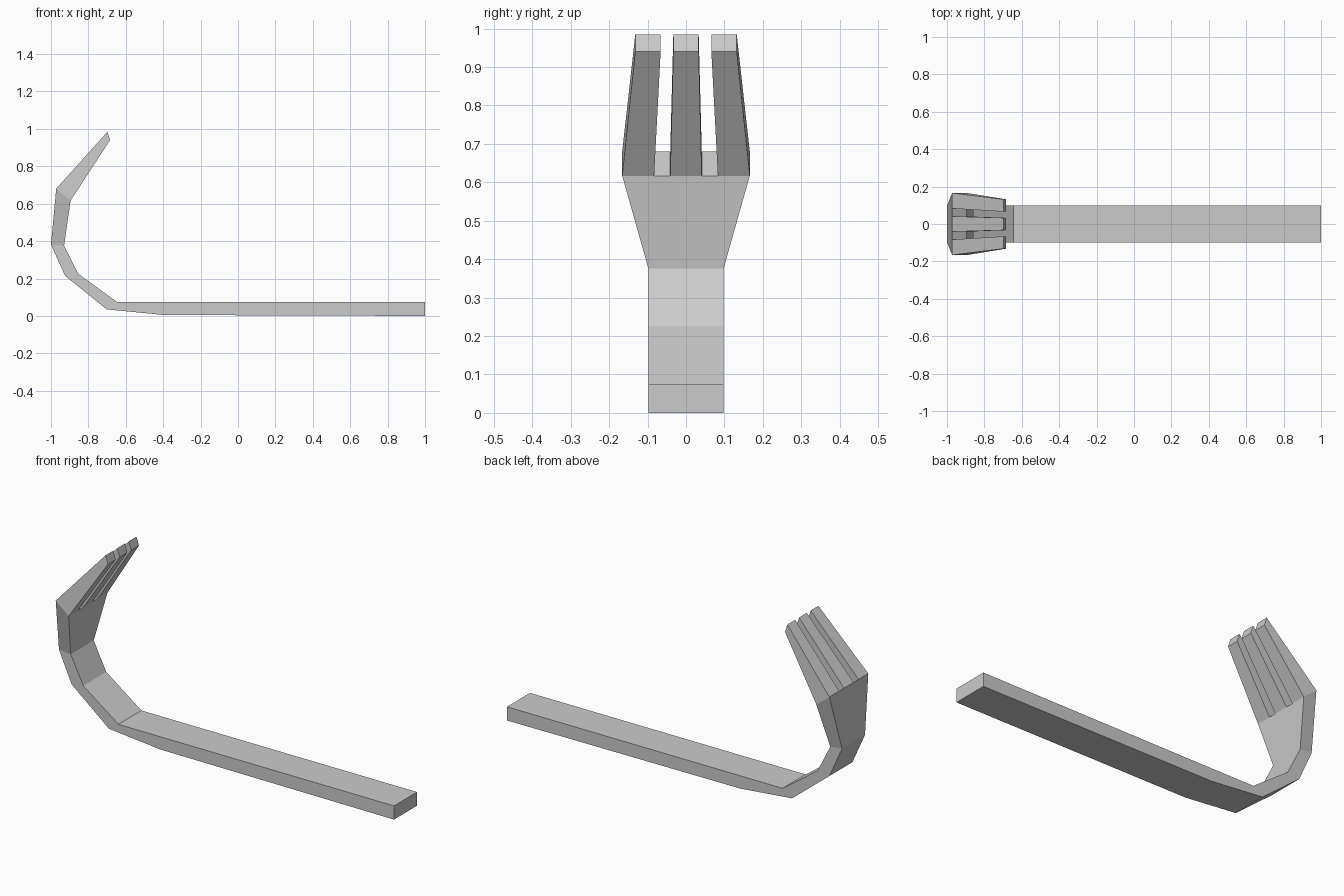
import bpy, bmesh

if "Cube" in bpy.data.objects:
    bpy.data.objects.remove(bpy.data.objects["Cube"])

# Side profile of the handle and neck: (outer x, outer z, inner x, inner z)
HW = 0.098
profile = [
    (1.0, 0.0, 1.0, 0.074),
    (-0.395, 0.005, -0.395, 0.074),
    (-0.702, 0.035, -0.645, 0.074),
    (-0.925, 0.215, -0.855, 0.226),
    (-1.0, 0.382, -0.93, 0.376),
]
knuckle = (-0.972, 0.680, -0.895, 0.617)
tip = (-0.698, 0.985, -0.684, 0.940)
# Tine edges across the width, at the knuckle and at the tips
base_y = [-0.166, -0.083, -0.041, 0.041, 0.083, 0.166]
tip_y = [-0.132, -0.066, -0.033, 0.033, 0.066, 0.132]

bm = bmesh.new()


def row(section, ys):
    ox, oz, ix, iz = section
    return ([bm.verts.new((ox, y, oz)) for y in ys],
            [bm.verts.new((ix, y, iz)) for y in ys])


def skin(a, b):
    """Join two rows with outer, inner and two side faces."""
    (ao, ai), (bo, bi) = a, b
    bm.faces.new(ao + bo[::-1])
    bm.faces.new(ai[::-1] + bi)
    for e in (0, -1):
        bm.faces.new((ao[e], bo[e], bi[e], ai[e]))


def cap(r):
    bm.faces.new(r[0] + r[1][::-1])


# Handle and curved neck, flaring out to the knuckle
rows = [row(p, (-HW, HW)) for p in profile] + [row(knuckle, base_y)]
cap(rows[0])
for a, b in zip(rows, rows[1:]):
    skin(a, b)

# Three tapering tines
base, ends = rows[-1], row(tip, tip_y)
for i in (0, 2, 4):
    part = lambda r: (r[0][i:i + 2], r[1][i:i + 2])
    skin(part(base), part(ends))
    cap(part(ends))

# Gap floors between the tines
for i in (1, 3):
    cap((base[0][i:i + 2], base[1][i:i + 2]))

bmesh.ops.recalc_face_normals(bm, faces=bm.faces[:])
mesh = bpy.data.meshes.new("bent_fork")
bm.to_mesh(mesh)
bm.free()
bpy.context.collection.objects.link(bpy.data.objects.new("bent_fork", mesh))
